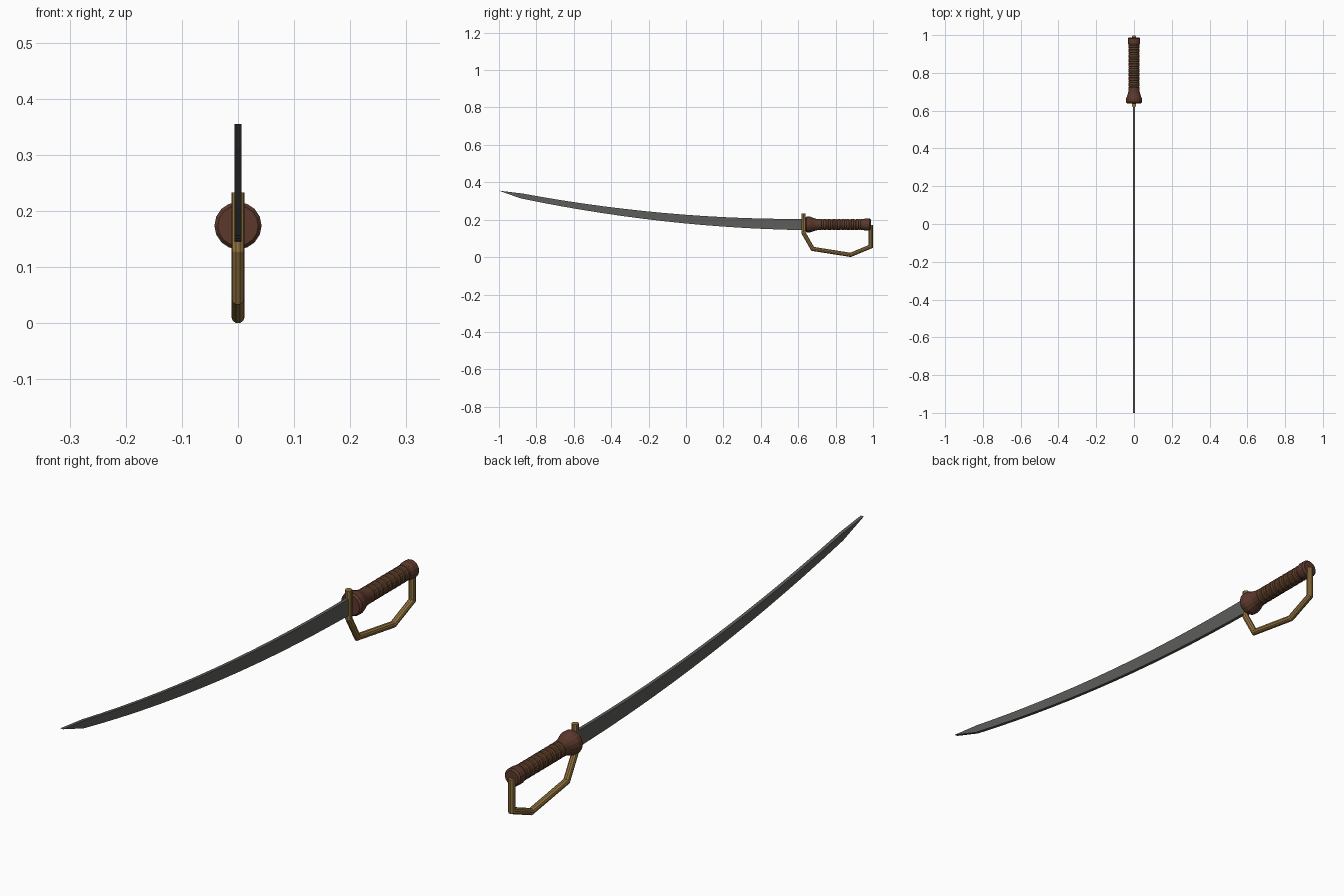
import bpy, bmesh, math
from mathutils import Vector

if "Cube" in bpy.data.objects:
    bpy.data.objects.remove(bpy.data.objects["Cube"])


def material(name, rgb):
    m = bpy.data.materials.new(name)
    m.diffuse_color = (*rgb, 1)
    m.use_nodes = True
    m.node_tree.nodes["Principled BSDF"].inputs["Base Color"].default_value = m.diffuse_color
    return m


STEEL = material("dark steel", (0.11, 0.11, 0.105))
WOOD = material("brown wood", (0.105, 0.04, 0.025))
BRASS = material("brass", (0.32, 0.19, 0.055))
AXIS_Z = 0.174


def finish(name, bm, mat, smooth=False):
    bmesh.ops.recalc_face_normals(bm, faces=bm.faces)
    me = bpy.data.meshes.new(name)
    bm.to_mesh(me)
    bm.free()
    me.materials.append(mat)
    for p in me.polygons:
        p.use_smooth = False
    ob = bpy.data.objects.new(name, me)
    bpy.context.collection.objects.link(ob)
    return ob


def lathe(name, profile, mat, sides=16):
    """Closed solid turned around the grip axis from (y, radius) pairs."""
    bm = bmesh.new()
    rings = []
    for y, r in profile:
        rings.append([bm.verts.new((r * math.cos(a), y, AXIS_Z + r * math.sin(a)))
                      for a in (2 * math.pi * i / sides for i in range(sides))])
    for a, b in zip(rings, rings[1:]):
        for i in range(sides):
            j = (i + 1) % sides
            bm.faces.new((a[i], a[j], b[j], b[i]))
    bm.faces.new(rings[0])
    bm.faces.new(rings[-1])
    return finish(name, bm, mat)


def tube(name, path, r, mat, sides=10):
    """Mitred tube along (y, z) points in the x = 0 plane."""
    pts = [Vector((0, y, z)) for y, z in path]
    X = Vector((1, 0, 0))
    bm = bmesh.new()
    rings = []
    for k, p in enumerate(pts):
        d0 = (p - pts[k - 1]).normalized() if k else (pts[1] - p).normalized()
        d1 = (pts[k + 1] - p).normalized() if k < len(pts) - 1 else d0
        t = (d0 + d1).normalized()
        side = t.cross(X) / max(t.dot(d0), 0.3)
        rings.append([bm.verts.new(p + X * r * math.cos(a) + side * r * math.sin(a))
                      for a in (2 * math.pi * i / sides for i in range(sides))])
    for a, b in zip(rings, rings[1:]):
        for i in range(sides):
            j = (i + 1) % sides
            bm.faces.new((a[i], a[j], b[j], b[i]))
    bm.faces.new(rings[0])
    bm.faces.new(rings[-1])
    return finish(name, bm, mat)


# Curved blade: flat-sided strip following a quadratic spine, tapering to the tip
bm = bmesh.new()
T = 0.006
N = 14
rows = []
for i in range(N + 1):
    y = 0.64 - 1.52 * i / N
    u = (0.64 - y) / 1.52
    mid = 0.174 + 0.008 * u + 0.145 * u * u
    h = 0.030 - 0.0165 * u
    slope = (0.008 + 0.29 * u) / 1.52
    rows.append([bm.verts.new((x, y + s * h * slope, mid + s * h))
                 for x, s in ((-T, -1), (T, -1), (T, 1), (-T, 1))])
for a, b in zip(rows, rows[1:]):
    for i in range(4):
        j = (i + 1) % 4
        bm.faces.new((a[i], a[j], b[j], b[i]))
bm.faces.new(rows[0])
e = rows[-1]
tip = [bm.verts.new((x, -1.0, 0.355)) for x in (-T, T)]
bm.faces.new((e[0], e[1], tip[1], tip[0]))
bm.faces.new((e[3], e[2], tip[1], tip[0]))
bm.faces.new((e[0], e[3], tip[0]))
bm.faces.new((e[1], e[2], tip[1]))
finish("blade", bm, STEEL)

# Brass hand guard
tube("hand_guard", [(0.628, 0.233), (0.628, 0.13), (0.677, 0.044), (0.88, 0.012),
                    (0.988, 0.057), (0.988, 0.172)], 0.0118, BRASS)

# Wooden collar and pommel
lathe("collar", [(0.638, 0.036), (0.645, 0.042), (0.664, 0.042), (0.68, 0.036),
                 (0.695, 0.031), (0.712, 0.029)], WOOD)
lathe("pommel", [(0.945, 0.028), (0.957, 0.032), (0.982, 0.032), (0.988, 0.026)], WOOD)

# Ribbed grip with brass wire between the ribs
RIBS = 10
START, PITCH = 0.705, 0.0247
grip = []
for i in range(RIBS):
    y = START + i * PITCH
    grip += [(y, 0.024), (y + PITCH * 0.25, 0.029), (y + PITCH * 0.75, 0.029)]
grip.append((START + RIBS * PITCH, 0.024))
lathe("grip", grip, WOOD)
for i in range(1, RIBS + 1):
    y = START + i * PITCH
    lathe(f"grip_wire_{i}", [(y - 0.004, 0.0255), (y - 0.002, 0.0285),
                             (y + 0.002, 0.0285), (y + 0.004, 0.0255)], BRASS)
